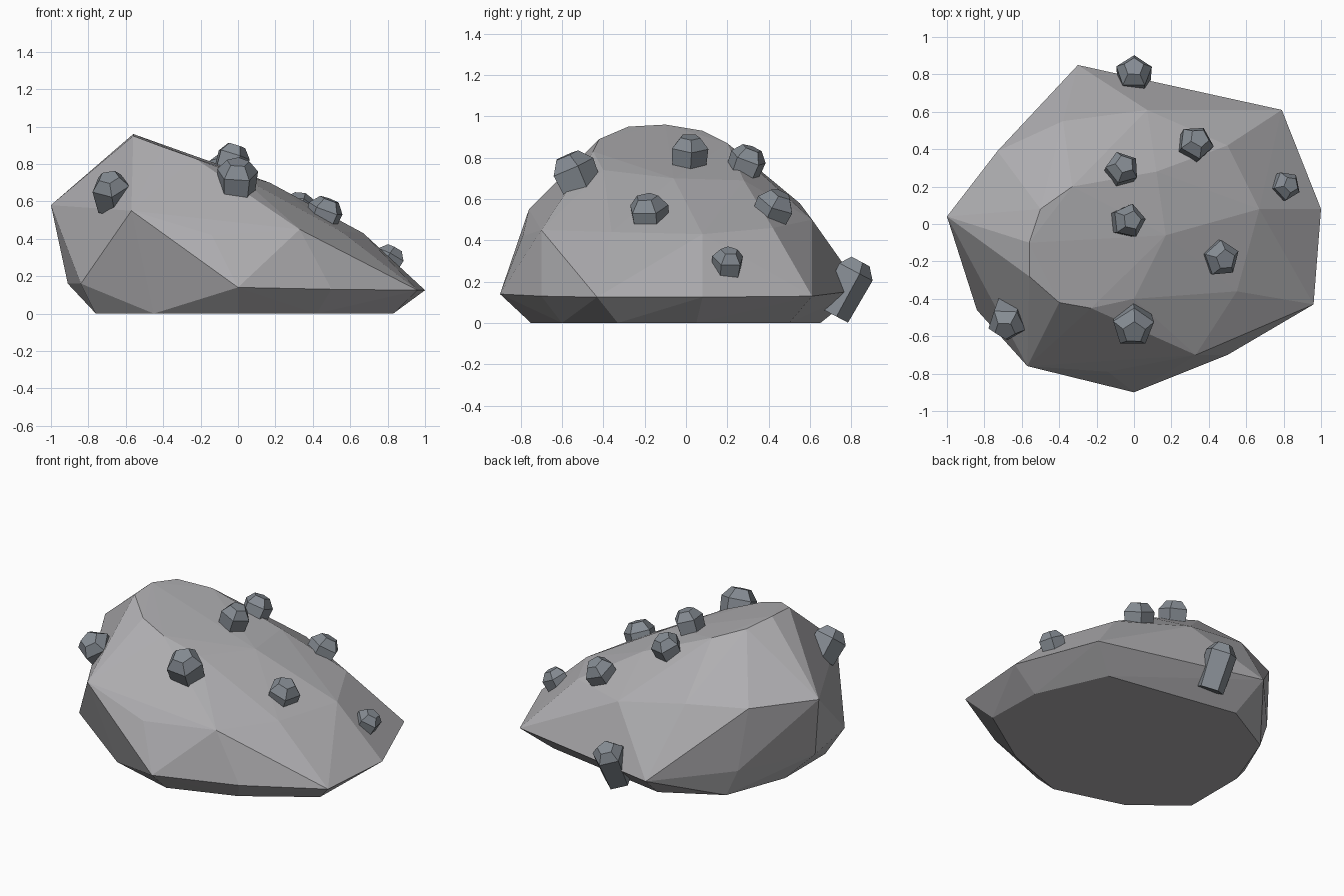
import bpy, bmesh, math
from mathutils import Vector

if "Cube" in bpy.data.objects:
    bpy.data.objects.remove(bpy.data.objects["Cube"])

def material(name, rgb):
    m = bpy.data.materials.new(name)
    m.diffuse_color = (*rgb, 1)
    m.use_nodes = True
    m.node_tree.nodes["Principled BSDF"].inputs["Base Color"].default_value = m.diffuse_color
    return m

ROCK = material("light grey", (.43, .425, .44))
STONE = material("blue grey", (.235, .26, .29))

def add_object(name, bm, mat):
    bmesh.ops.recalc_face_normals(bm, faces=bm.faces[:])
    me = bpy.data.meshes.new(name)
    bm.to_mesh(me)
    bm.free()
    me.materials.append(mat)
    ob = bpy.data.objects.new(name, me)
    bpy.context.collection.objects.link(ob)
    return ob

# Boulder: faceted hull, from flat base through rim and shoulders to the sloped crown
base = [(.83, -.33), (.82, .05), (.62, .5), (-.25, .65), (-.61, .45),
        (-.76, .05), (-.76, -.37), (-.45, -.62), (0, -.75), (.42, -.6)]
rim = [(.96, -.43, .125), (1, .08, .125), (.79, .61, .13), (-.3, .85, .16),
       (-.68, .43, .17), (-.91, -.05, .16), (-.84, -.46, .16), (0, -.9, .14), (.5, -.7, .13)]
shoulder = [(-1, .04, .58), (-.73, .39, .58), (-.57, -.76, .55), (-.14, -.79, .42),
            (.33, -.7, .45), (-.38, .55, .58), (.07, .61, .5), (.5, .42, .46)]
crown = [(-.4, -.42, .89), (-.56, -.28, .95), (-.56, -.1, .96), (-.5, .08, .93), (-.33, .2, .87),
         (-.23, -.45, .83), (0, -.4, .74), (.17, -.06, .7), (.12, .28, .69),
         (.67, .08, .43), (.55, -.36, .44)]
bm = bmesh.new()
for p in [(x, y, 0) for x, y in base] + rim + shoulder + crown:
    bm.verts.new(p)
res = bmesh.ops.convex_hull(bm, input=bm.verts[:])
loose = [v for v in bm.verts if not v.link_faces]
bmesh.ops.delete(bm, geom=loose, context='VERTS')
add_object("boulder", bm, ROCK)

# Stones: five-sided domed studs, each set along its own axis
def stone(name, tip, axis, r, length, spin):
    bm = bmesh.new()
    z = Vector(axis).normalized()
    x = Vector((0, 1, 0)).cross(z).normalized()
    y = z.cross(x)
    rings = []
    for radius, drop in ((.55, 0), (1, .55 * r), (.9, length)):
        ring = []
        for i in range(5):
            a = spin + i * math.tau / 5
            ring.append(bm.verts.new(Vector(tip) - z * drop
                        + (x * math.cos(a) + y * math.sin(a)) * r * radius))
        rings.append(ring)
    bm.faces.new(rings[0])
    bm.faces.new(rings[-1][::-1])
    for a, b in zip(rings, rings[1:]):
        for i in range(5):
            j = (i + 1) % 5
            bm.faces.new((a[i], b[i], b[j], a[j]))
    add_object(name, bm, STONE)

stones = [
    ((0, -.58, .81), (.05, -.4, .9), .115, .2, .3),
    ((-.69, -.57, .73), (-.15, -.6, .8), .105, .2, .9),
    ((-.01, .02, .9), (.3, .05, .95), .093, .18, .1),
    ((-.05, .32, .845), (.2, .35, .9), .093, .18, .6),
    ((.35, .46, .625), (.3, .4, .85), .098, .18, 1.),
    ((.49, -.19, .61), (.35, -.1, .93), .1, .18, .4),
    ((.84, .21, .35), (.45, .1, .85), .08, .15, .8),
    ((0, .84, .3), (0, .45, .85), .1, .29, .3),
]
for n, s in enumerate(stones, 1):
    stone(f"stone_{n}", *s)
